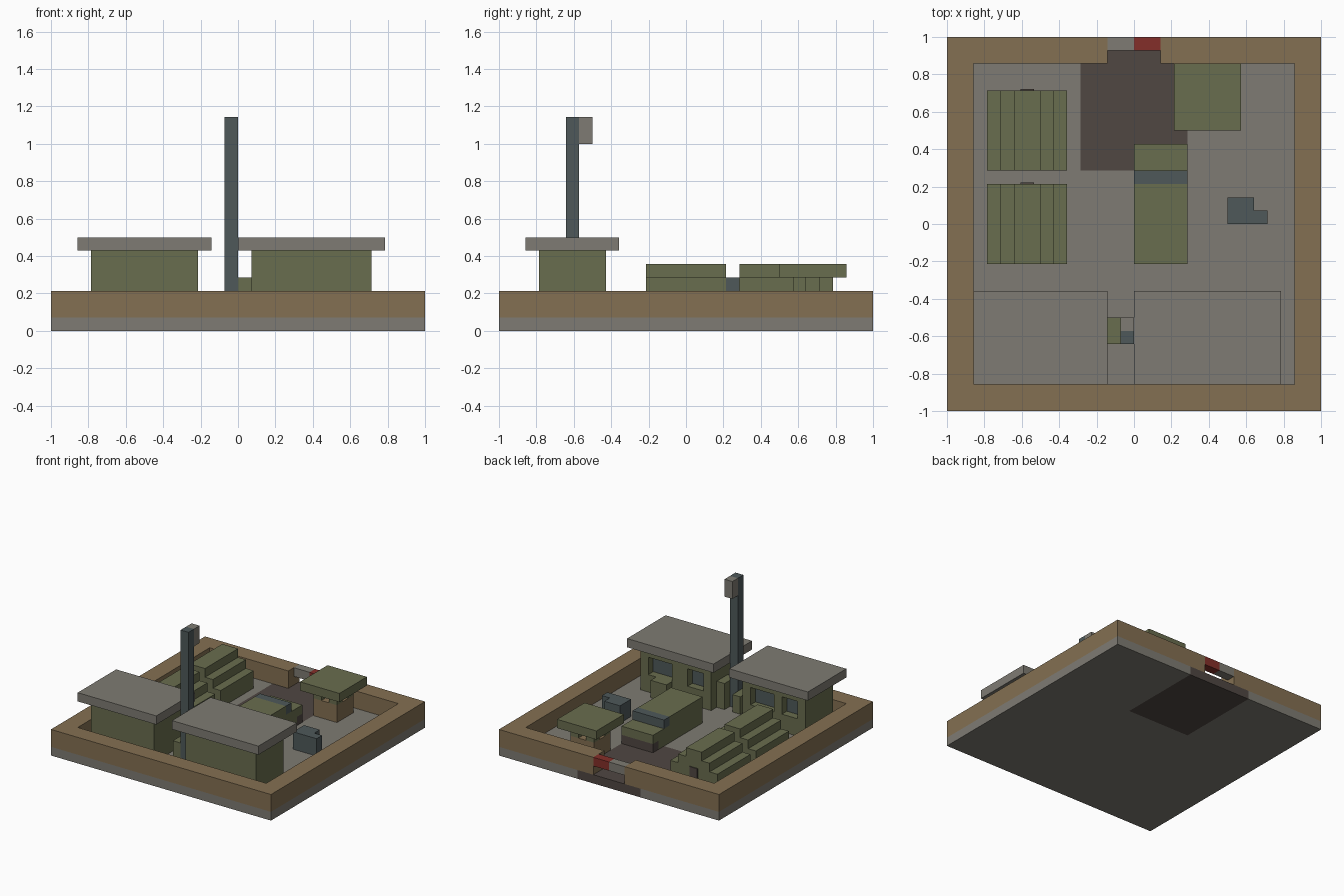
import bpy, bmesh
from mathutils import Vector

cube = bpy.data.objects.get("Cube")
if cube:
    bpy.data.objects.remove(cube, do_unlink=True)

UNIT = 1 / 14   # one block of the layout grid


def material(name, *rgb):
    """Make a flat material from display-space colour values."""
    colour = [((c / 255 + 0.055) / 1.055) ** 2.4 for c in rgb] + [1]
    mat = bpy.data.materials.new(name)
    mat.use_nodes = True
    mat.diffuse_color = colour
    shader = mat.node_tree.nodes["Principled BSDF"]
    shader.inputs["Base Color"].default_value = colour
    shader.inputs["Roughness"].default_value = 0.9
    return mat


concrete = material("concrete grey", 126, 123, 115)
earth = material("earth tan", 132, 112, 82)
mud = material("mud brown", 80, 71, 66)
green = material("olive green", 105, 109, 78)
steel = material("steel blue", 78, 89, 90)
red = material("barrier red", 132, 47, 41)


def blocks(name, mat, *boxes):
    """One object made of boxes, each given as (x0, x1, y0, y1, z0, z1) in blocks."""
    bm = bmesh.new()
    for x0, x1, y0, y1, z0, z1 in boxes:
        low, high = Vector((x0, y0, z0)), Vector((x1, y1, z1))
        for v in bmesh.ops.create_cube(bm, size=1)["verts"]:
            v.co = ((low + high) / 2 + v.co * (high - low)) * UNIT
    mesh = bpy.data.meshes.new(name)
    bm.to_mesh(mesh)
    bm.free()
    mesh.materials.append(mat)
    obj = bpy.data.objects.new(name, mesh)
    bpy.context.collection.objects.link(obj)
    return obj


# Ground slab with a mud road let into it
blocks("ground_slab", concrete,
       (-14, 14, -14, 4, 0, 1), (-14, -4, 4, 14, 0, 1), (4, 14, 4, 14, 0, 1))
blocks("mud_road", mud, (-4, 4, 4, 14, 0, 1))

# Perimeter wall with a gate gap at the back
blocks("perimeter_wall", earth,
       (-14, 14, -14, -12, 1, 3), (-14, -12, -12, 12, 1, 3), (12, 14, -12, 12, 1, 3),
       (-14, -2, 12, 14, 1, 3), (2, 14, 12, 14, 1, 3))

# Gate barrier
blocks("barrier_red_half", red, (0, 2, 13, 14, 2, 3))
blocks("barrier_grey_half", concrete, (-2, 0, 13, 14, 2, 3))


def hut(name, x0, x1, windows):
    """Barrack hut: solid core, a back wall with window openings, flat roof."""
    walls = [(x0, x1, -11, -7, 1, 6), (x0, x1, -7, -6, 1, 3), (x0, x1, -7, -6, 5, 6)]
    edges = [x0] + [x for pair in windows for x in pair] + [x1]
    for a, b in zip(edges[::2], edges[1::2]):
        walls.append((a, b, -7, -6, 3, 5))
    blocks(name + "_walls", green, *walls)
    blocks(name + "_panes", steel, *[(a, b, -7, -6.9, 3, 5) for a, b in windows])
    blocks(name + "_roof", concrete, (x0 - 1, x1 + 1, -12, -5, 6, 7))


hut("right_hut", -11, -3, [(-10, -8), (-7, -4)])
hut("left_hut", 1, 10, [(2, 4), (6, 9)])
blocks("left_hut_step", green, (6, 8, -6, -5, 1, 3))

# Tall mast with a speaker and crates at its foot
blocks("mast", steel, (-1, 0, -9, -8, 1, 16))
blocks("speaker", concrete, (-1, 0, -8, -7, 14, 16))
blocks("mast_crates", green, (-2, -1, -9, -7, 1, 3), (0, 1, -9, -7, 1, 4))

# Two stepped tents with dark doorways
for name, y in (("front_tent", -3), ("back_tent", 4)):
    blocks(name, green, *[(-8 - w, -8 + w, y, y + 6, z, z + 1)
                          for w, z in ((3, 1), (3, 2), (2, 3), (1, 4))])
    blocks(name + "_doorway", mud, (-8.5, -7.5, y + 6, y + 6.1, 1, 3))

# Truck facing the gate
blocks("truck_body", green, (0, 4, -3, 3, 1, 4), (0, 4, 3, 5, 1, 3), (0, 4, 5, 6, 2, 3))
blocks("truck_windscreen", steel, (0, 4, 3, 4, 3, 4))
blocks("truck_bumper", mud, (0, 4, 5, 6, 1, 2))

# Guard booth beside the gate
blocks("booth_base", earth, (4, 7, 8, 11, 1, 3))
blocks("booth_posts", green, *[(x, x + 1, y, y + 1, 3, 4) for x in (4, 6) for y in (8, 10)])
blocks("booth_roof", green, (3, 8, 7, 12, 4, 5))

# Generator
blocks("generator", steel, (7, 9, 0, 2, 1, 3), (9, 10, 0, 1, 1, 3))
